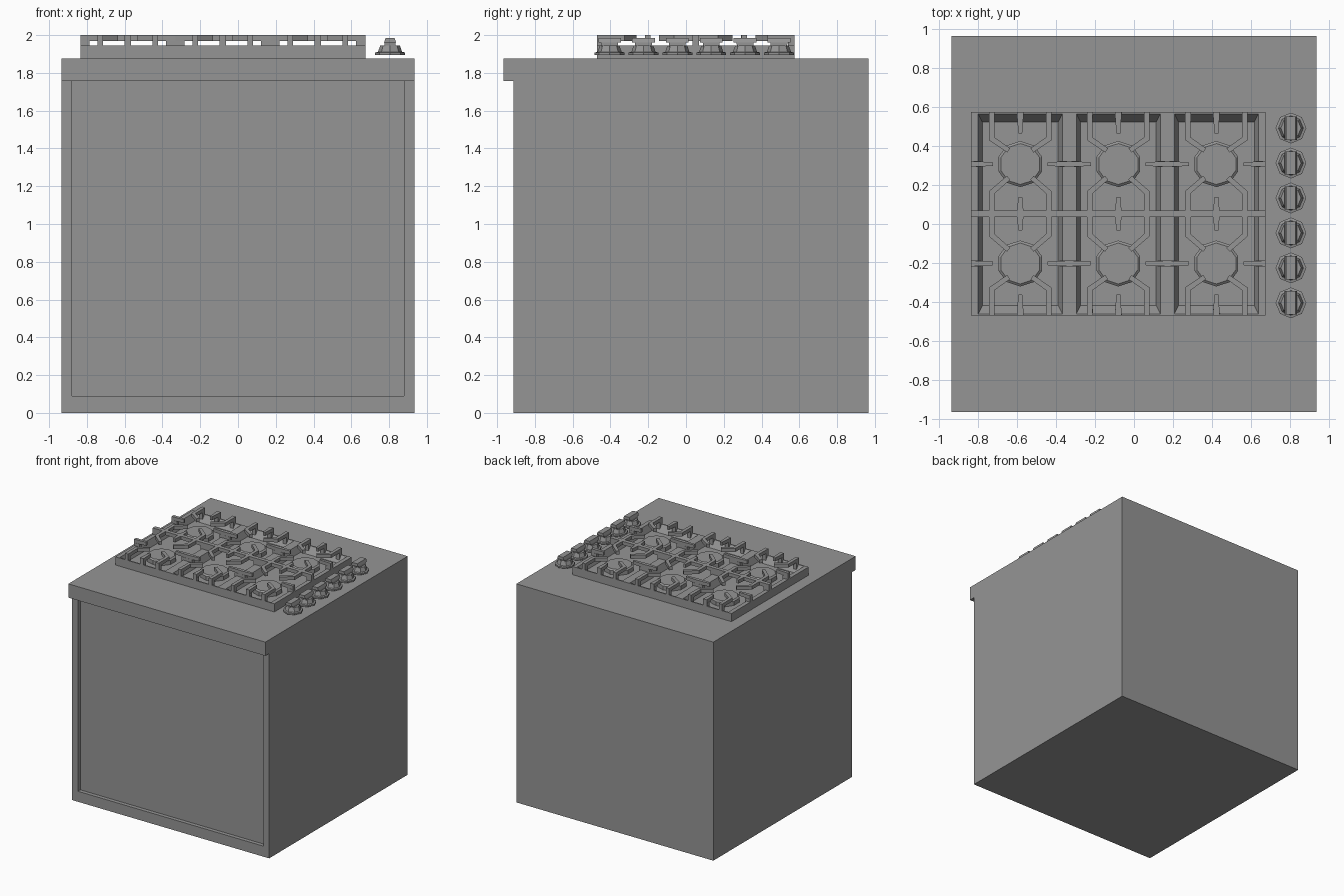
import bpy, bmesh, math
from mathutils import Vector

if "Cube" in bpy.data.objects:
    bpy.data.objects.remove(bpy.data.objects["Cube"])

GREY = bpy.data.materials.new("steel grey")
GREY.diffuse_color = (0.3, 0.3, 0.3, 1)
GREY.use_nodes = True
GREY.node_tree.nodes["Principled BSDF"].inputs["Base Color"].default_value = GREY.diffuse_color


def finish(name, bm):
    bmesh.ops.recalc_face_normals(bm, faces=bm.faces)
    me = bpy.data.meshes.new(name)
    bm.to_mesh(me)
    bm.free()
    me.materials.append(GREY)
    ob = bpy.data.objects.new(name, me)
    bpy.context.collection.objects.link(ob)
    return ob


def loft(bm, rings):
    """Skin a list of equal-length point rings and cap both ends."""
    vs = [[bm.verts.new(p) for p in r] for r in rings]
    n = len(vs[0])
    for a, b in zip(vs, vs[1:]):
        for i in range(n):
            j = (i + 1) % n
            bm.faces.new((a[i], a[j], b[j], b[i]))
    bm.faces.new(vs[0][::-1])
    bm.faces.new(vs[-1])


def rect(x0, x1, y0, y1, z):
    return [(x0, y0, z), (x1, y0, z), (x1, y1, z), (x0, y1, z)]


def box(bm, x0, x1, y0, y1, z0, z1):
    loft(bm, [rect(x0, x1, y0, y1, z0), rect(x0, x1, y0, y1, z1)])


def disc(bm, cx, cy, sides, profile, turn=0.0):
    loft(bm, [[(cx + r * math.cos(turn + math.tau * i / sides),
                cy + r * math.sin(turn + math.tau * i / sides), z)
               for i in range(sides)] for r, z in profile])


def bar(bm, path, w0, w1, z0, z1):
    """Flat bar along a 2D path, tapering from width w0 to w1."""
    pts = [Vector(p) for p in path]
    left, right = [], []
    for i, p in enumerate(pts):
        d0 = (p - pts[i - 1]).normalized() if i else None
        d1 = (pts[i + 1] - p).normalized() if i < len(pts) - 1 else None
        d = ((d0 or d1) + (d1 or d0)).normalized()
        miter = 1 / d.dot(d0 or d1)
        w = w0 + (w1 - w0) * i / (len(pts) - 1)
        off = Vector((-d.y, d.x)) * w / 2 * miter
        left.append(p + off)
        right.append(p - off)
    ring = left + right[::-1]
    loft(bm, [[(p.x, p.y, z) for p in ring] for z in (z0, z1)])


# Cabinet with a shallow recessed front panel
bm = bmesh.new()
box(bm, -0.935, 0.935, -0.913, 0.965, 0, 1.757)
cabinet = finish("cabinet", bm)
bm = bmesh.new()
box(bm, -0.88, 0.88, -1.1, -0.88, 0.09, 1.8)
cutter = finish("recess_cutter", bm)
cutter.hide_render = True
cutter.hide_viewport = True
cutter.display_type = 'WIRE'
cut = cabinet.modifiers.new("recess", 'BOOLEAN')
cut.object = cutter
cut.operation = 'DIFFERENCE'
cut.solver = 'EXACT'

# Worktop overhanging the front
bm = bmesh.new()
box(bm, -0.935, 0.935, -0.965, 0.965, 1.757, 1.875)
finish("worktop", bm)

# Three hob sections, each a tray, two burners and a grate
HX, HY = 0.2515, 0.523
CY = 0.0525
RIM, BAR, TOP = 1.945, 1.97, 2.0
for k in range(3):
    cx = -0.5835 + k * 2 * HX

    # Tray with sloping inner walls
    bm = bmesh.new()
    loft(bm, [rect(cx - HX + a, cx + HX - a, CY - HY + b, CY + HY - b, z)
              for a, b, z in ((0, 0, 1.875), (0, 0, RIM),
                              (0.036, 0.01, RIM), (0.057, 0.052, 1.888))])
    finish(f"tray_{k + 1}", bm)

    # Burner discs
    bm = bmesh.new()
    for s in (-1, 1):
        disc(bm, cx, CY + s * 0.255, 10,
             ((0.118, 1.885), (0.118, 1.922), (0.105, 1.932)), -math.pi / 2)
    finish(f"burners_{k + 1}", bm)

    # Grate: bent fingers, straight fingers, cross bar and feet
    bm = bmesh.new()
    for sy in (-1, 1):
        def P(x, y):
            return (cx + x, CY + sy * y)
        for sx in (-1, 1):
            bar(bm, [P(sx * 0.146, HY), P(sx * 0.146, 0.385), P(sx * 0.06, 0.325)],
                0.03, 0.026, BAR, TOP)
            bar(bm, [P(sx * 0.146, 0), P(sx * 0.146, 0.11), P(sx * 0.06, 0.185)],
                0.03, 0.026, BAR, TOP)
            bar(bm, [P(sx * HX, 0.255), P(sx * 0.19, 0.255), P(sx * 0.14, 0.255)],
                0.03, 0.018, BAR, TOP)
            bar(bm, [P(sx * 0.146, HY), P(sx * 0.146, HY - 0.035)],
                0.03, 0.03, RIM - 0.035, BAR)
            bar(bm, [P(sx * HX, 0.255), P(sx * (HX - 0.05), 0.255)],
                0.03, 0.03, RIM - 0.01, BAR)
        bar(bm, [P(0, HY), P(0, HY - 0.11)], 0.036, 0.02, BAR, TOP)
        bar(bm, [P(0, HY), P(0, HY - 0.035)], 0.036, 0.033, RIM - 0.035, BAR)
        bar(bm, [P(0, 0), P(0, 0.085)], 0.036, 0.02, BAR, TOP)
    bar(bm, [(cx - HX, CY), (cx + HX, CY)], 0.034, 0.034, BAR, TOP)
    for s in (-1, 1):
        bar(bm, [(cx + s * HX, CY), (cx + s * (HX - 0.05), CY)],
            0.034, 0.034, RIM - 0.01, BAR)
    finish(f"grate_{k + 1}", bm)

# Row of six octagonal control knobs with grip bars
for i in range(6):
    x, y = 0.805, 0.492 - i * 0.1793
    bm = bmesh.new()
    disc(bm, x, y, 8, ((0.079, 1.895), (0.079, 1.908), (0.064, 1.911),
                       (0.052, 1.945)), 0)
    loft(bm, [rect(x - 0.03, x + 0.03, y - h, y + h, z)
              for h, z in ((0.042, 1.93), (0.045, 1.96))])
    loft(bm, [rect(x - w, x + w, y - 0.06, y + 0.06, z)
              for w, z in ((0.032, 1.96), (0.024, 1.985))])
    finish(f"knob_{i + 1}", bm)
